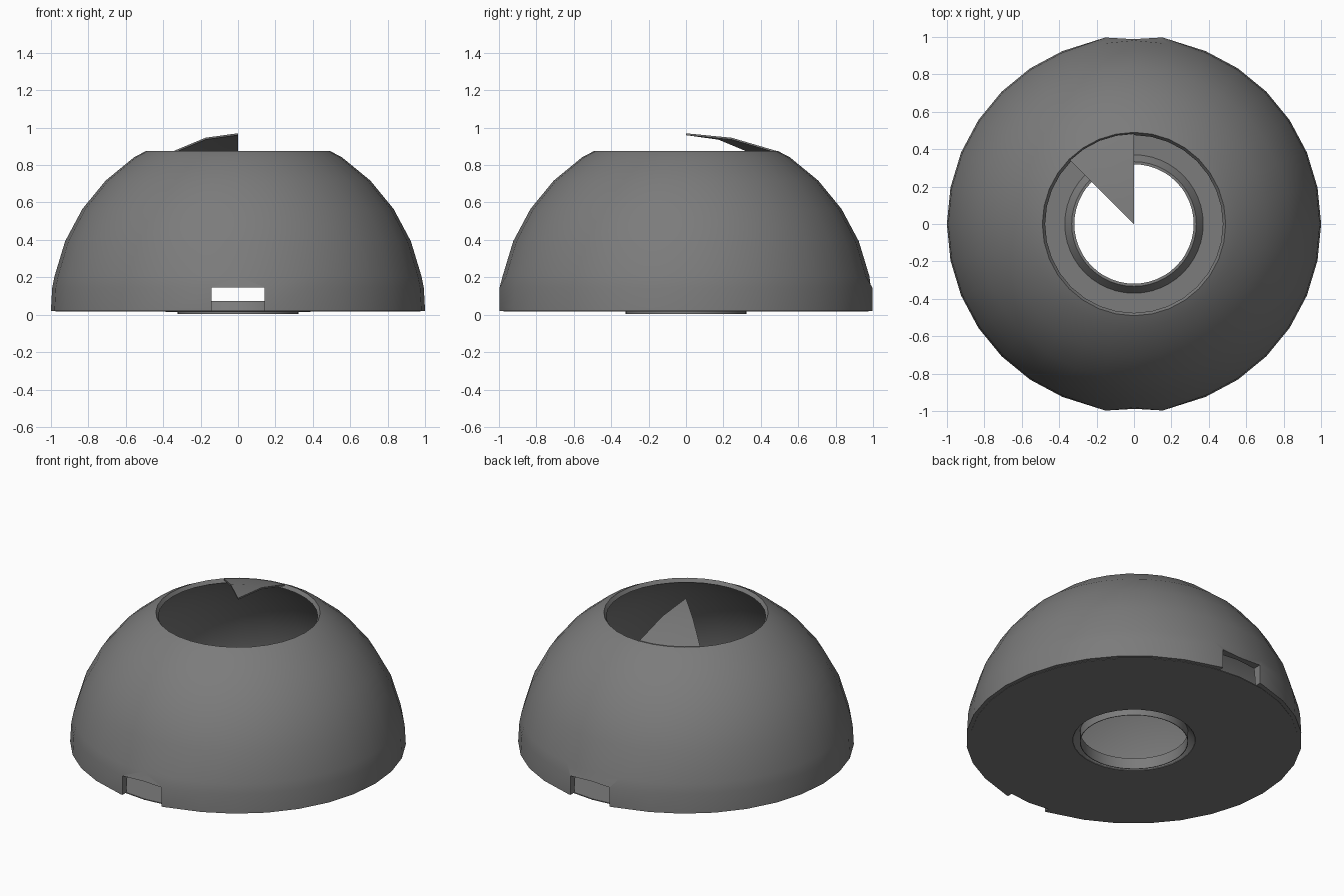
import bpy, bmesh, math

if "Cube" in bpy.data.objects:
    bpy.data.objects.remove(bpy.data.objects["Cube"])

SEG = 32
grey = bpy.data.materials.new("dark_grey")
grey.diffuse_color = (0.2, 0.2, 0.2, 1)
grey.use_nodes = True
grey.node_tree.nodes["Principled BSDF"].inputs["Base Color"].default_value = grey.diffuse_color


def finish(name, bm):
    bmesh.ops.remove_doubles(bm, verts=bm.verts, dist=1e-5)
    bmesh.ops.recalc_face_normals(bm, faces=bm.faces)
    me = bpy.data.meshes.new(name)
    bm.to_mesh(me)
    bm.free()
    me.materials.append(grey)
    ob = bpy.data.objects.new(name, me)
    bpy.context.collection.objects.link(ob)
    bpy.ops.object.select_all(action='DESELECT')
    ob.select_set(True)
    bpy.context.view_layer.objects.active = ob
    bpy.ops.object.shade_smooth_by_angle(angle=math.radians(30))
    return ob


def lathe(name, profile, seg=SEG, tweak=None):
    """Revolve a closed (r, z) profile around z."""
    bm = bmesh.new()
    rings = []
    for i in range(seg):
        a = 2 * math.pi * i / seg
        rings.append([bm.verts.new((r * math.cos(a), r * math.sin(a), z)) for r, z in profile])
    n = len(profile)
    for i in range(seg):
        p, q = rings[i], rings[(i + 1) % seg]
        for j in range(n):
            k = (j + 1) % n
            bm.faces.new((p[j], q[j], q[k], p[k]))
    if tweak:
        tweak(bm)
    return finish(name, bm)


# Dome shell, open at the top
def dome_arc(radius):
    return [(radius * math.cos(math.radians(a)), radius * math.sin(math.radians(a)) + 0.01)
            for a in (11.25, 22.5, 33.75, 45, 56.25)]


def flare_jambs(bm):
    """Push the lower wall out to the sides of the notches."""
    for v in bm.verts:
        if v.co.z < 0.16 and v.co.xy.length > 0.98:
            if 0.1 < abs(v.co.x) < 0.25:
                v.co.x = math.copysign(0.152, v.co.x)
                v.co.y = math.copysign(0.997, v.co.y)
            elif abs(v.co.x) < 0.01:
                v.co.y = math.copysign(0.988, v.co.y)


outer = [(1.0, 0.02), (0.993, 0.144)] + dome_arc(1.0) + [(0.49, 0.876)]
inner = [(0.97, 0.02)] + dome_arc(0.97) + [(0.475, 0.853)]
dome = lathe("dome_shell", outer + inner[::-1], tweak=flare_jambs)

# Front and back notches in the lower edge
for name, y in (("front_notch_cutter", -1), ("back_notch_cutter", 1)):
    bpy.ops.mesh.primitive_cube_add(size=1, location=(0, y, 0.045))
    cutter = bpy.context.object
    cutter.name = name
    cutter.scale = (0.285, 0.3, 0.2)
    cutter.hide_render = True
    cutter.display_type = 'WIRE'
    mod = dome.modifiers.new(name, 'BOOLEAN')
    mod.operation = 'DIFFERENCE'
    mod.solver = 'EXACT'
    mod.object = cutter

# Thin floor disc with a raised collar, hollow underneath, around the centre hole
lathe("floor_disc", [(0.975, 0.018), (0.975, 0.024), (0.365, 0.024), (0.365, 0.016)])
lathe("centre_collar", [(0.319, 0.003), (0.323, 0.003), (0.323, 0.068), (0.366, 0.018),
                        (0.37, 0.024), (0.333, 0.074), (0.319, 0.074)], 48)

# Thin curved wedge bridging from the rim to the centre
bm = bmesh.new()
steps = 4
outlines = []
for dz in (0.0, -0.01):
    rows = []
    for r, z in ((0.0, 0.97), (0.245, 0.946), (0.483, 0.876)):
        row = []
        for i in range(steps + 1):
            a = math.radians(90 + 45 * i / steps)
            row.append(bm.verts.new((r * math.cos(a), r * math.sin(a), z + dz)))
        rows.append(row)
    for i in range(steps):
        for j in range(2):
            bm.faces.new((rows[j][i], rows[j + 1][i], rows[j + 1][i + 1], rows[j][i + 1]))
    outlines.append([row[0] for row in rows] + rows[2][1:] + [rows[1][-1], rows[0][-1]])
top, low = outlines
for i in range(len(top)):
    k = (i + 1) % len(top)
    if i < len(top) - 1:
        bm.faces.new((top[i], top[k], low[k], low[i]))
finish("top_wedge", bm)
